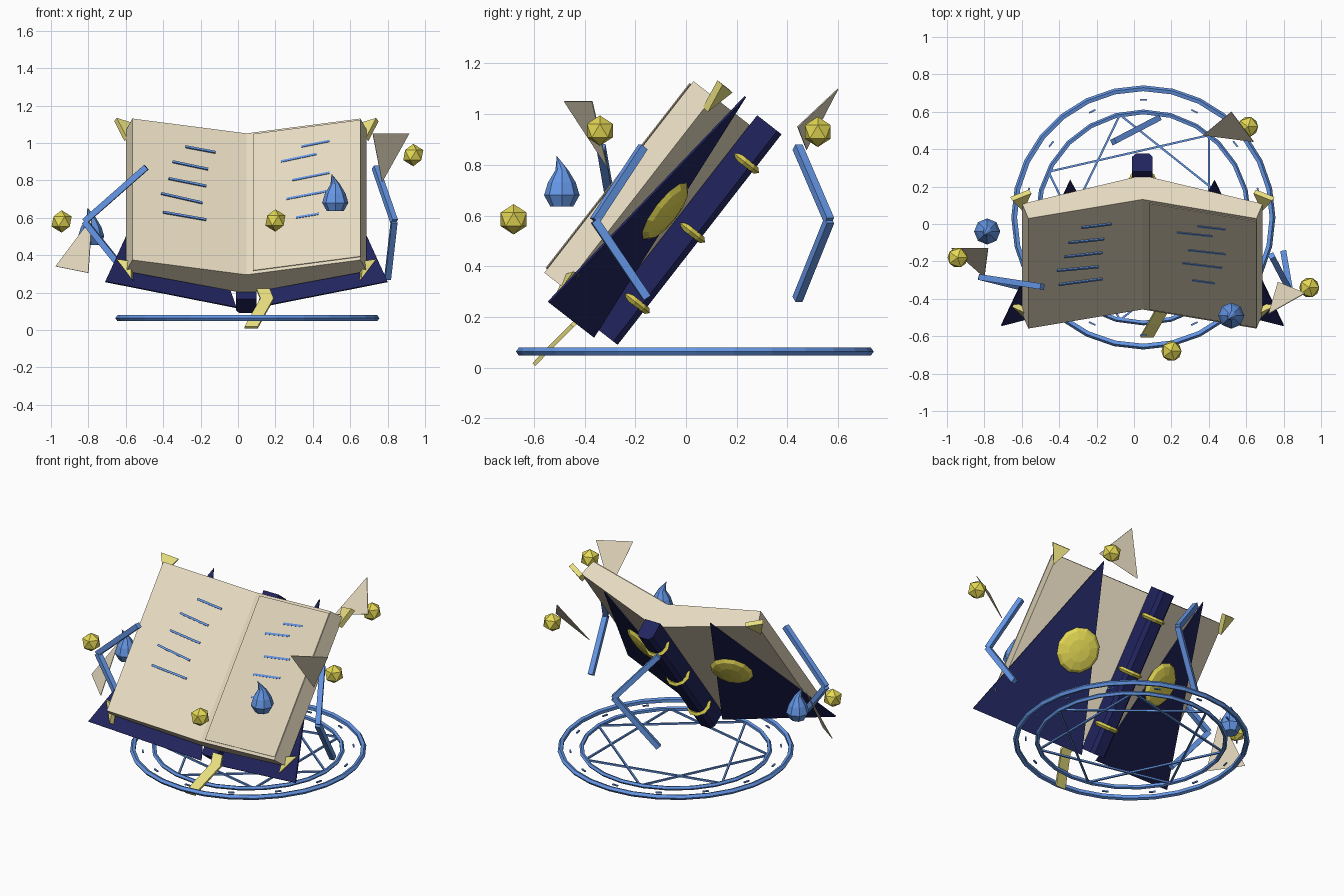
import bpy, bmesh, math
from mathutils import Vector, Matrix

if "Cube" in bpy.data.objects:
    bpy.data.objects.remove(bpy.data.objects["Cube"])

CX = 0.045                      # symmetry plane of the book
TILT = math.radians(52.1)
CT, ST = math.cos(TILT), math.sin(TILT)


def material(name, rgb):
    m = bpy.data.materials.new(name)
    m.diffuse_color = (*rgb, 1)
    m.use_nodes = True
    m.node_tree.nodes["Principled BSDF"].inputs["Base Color"].default_value = m.diffuse_color
    return m


NAVY = material("navy_leather", (0.015, 0.018, 0.11))
PAGE = material("parchment", (0.80, 0.71, 0.53))
GOLD = material("gold", (0.78, 0.69, 0.09))
PALE = material("pale_gold", (0.83, 0.75, 0.22))
BLUE = material("magic_blue", (0.13, 0.31, 0.80))


def book(x, v, n):
    """Book space (across, up the page, out of the page) to world."""
    return Vector((x, CT * v - ST * n, ST * v + CT * n))


def finish(name, bm, mat):
    bmesh.ops.recalc_face_normals(bm, faces=bm.faces)
    me = bpy.data.meshes.new(name)
    bm.to_mesh(me)
    bm.free()
    me.materials.append(mat)
    ob = bpy.data.objects.new(name, me)
    bpy.context.collection.objects.link(ob)
    return ob


def loft(name, a, b, mat):
    """Closed prism between two matching outlines."""
    bm = bmesh.new()
    va, vb = [bm.verts.new(p) for p in a], [bm.verts.new(p) for p in b]
    bm.faces.new(va)
    bm.faces.new(vb)
    for i in range(len(va)):
        j = (i + 1) % len(va)
        bm.faces.new((va[i], va[j], vb[j], vb[i]))
    return finish(name, bm, mat)


def plate(name, pts, thick, mat):
    pts = [Vector(p) for p in pts]
    nrm = (pts[1] - pts[0]).cross(pts[2] - pts[0]).normalized() * thick / 2
    return loft(name, [p - nrm for p in pts], [p + nrm for p in pts], mat)


def bars(name, segments, w, d, mat, up=(0, 0, 1)):
    """Rectangular bars along each (start, end) segment."""
    bm = bmesh.new()
    for a, b in segments:
        a, b = Vector(a), Vector(b)
        x = (b - a).normalized()
        y = Vector(up).cross(x).normalized()
        z = x.cross(y)
        rot = Matrix((x, y, z)).transposed().to_4x4()
        bmesh.ops.create_cube(bm, size=1, matrix=Matrix.Translation((a + b) / 2) @ rot
                              @ Matrix.Diagonal(((b - a).length, w, d, 1)))
    return finish(name, bm, mat)


def torus(name, mw, major, minor, nu, nv, mat):
    bm = bmesh.new()
    g = []
    for i in range(nu):
        t = math.tau * i / nu
        row = []
        for j in range(nv):
            p = math.tau * j / nv
            r = major + minor * math.cos(p)
            row.append(bm.verts.new(mw @ Vector((r * math.cos(t), r * math.sin(t), minor * math.sin(p)))))
        g.append(row)
    for i in range(nu):
        for j in range(nv):
            k, l = (i + 1) % nu, (j + 1) % nv
            bm.faces.new((g[i][j], g[k][j], g[k][l], g[i][l]))
    return finish(name, bm, mat)


def frame(centre, x, y, z):
    return Matrix.Translation(centre) @ Matrix((x, y, z)).transposed().to_4x4()


V, N, X = book(0, 1, 0), book(0, 0, 1), Vector((1, 0, 0))

# Spine with slightly bevelled back
prof = [(-.055, .39), (-.055, .29), (-.035, .268), (.035, .268), (.055, .29), (.055, .39)]
loft("spine", [book(CX + a, -.095, n) for a, n in prof], [book(CX + a, .958, n) for a, n in prof], NAVY)
for i, v in enumerate((.082, .436, .783)):
    torus(f"spine_band_{i}", frame(book(CX, v, .318), X, N, V), .062, .015, 10, 4, GOLD)

for s, side in ((1, "right"), (-1, "left")):
    def B(x, v, n):
        return book(CX + s * x, v, n)

    # Triangular cover and its round emblem
    plate(f"cover_{side}", [B(.055, -.13, .362), B(.755, -.13, .587), B(.385, .988, .472)], .008, NAVY)
    out = (B(.7, 0, .225) - B(0, 0, 0)).normalized()
    bm = bmesh.new()
    bmesh.ops.create_uvsphere(bm, u_segments=12, v_segments=6, radius=1,
                              matrix=frame(B(.32, .436, .445), out, V, out.cross(V)) @ Matrix.Diagonal((.13, .14, .035, 1)))
    finish(f"cover_emblem_{side}", bm, GOLD)

    # Page block
    prof = [(0, .378), (0, .542), (.61, .671), (.643, .572)]
    loft(f"pages_{side}", [B(x, -.048, n) for x, n in prof], [B(x, .91, n) for x, n in prof], PAGE)

    # Metal corners
    for tag, tri in (("top", ((.70, .97, .585), (.60, .97, .535), (.645, .85, .565))),
                     ("bottom", ((.61, -.10, .565), (.69, .03, .57), (.615, .0, .59)))):
        plate(f"corner_{tag}_{side}", [B(*p) for p in tri], .03, PALE)

# Loose top sheet
plate("loose_sheet", [book(x, v, n) for x, v, n in
      ((.08, -.03, .555), (.655, -.03, .677), (.655, .895, .677), (.08, .895, .555))], .004, PAGE)

# Glowing lines on the pages, given as seen from the front
rows = [(-.28, .98, -.12, .95), (-.35, .90, -.16, .86), (-.37, .81, -.17, .77), (-.41, .73, -.19, .68),
        (-.40, .63, -.17, .59), (.34, .98, .49, 1.01), (.23, .90, .42, .94), (.29, .80, .49, .84),
        (.26, .70, .47, .74), (.31, .60, .43, .62)]


def on_page(x, z):
    n = .549 + .2115 * abs(x - CX)
    return book(x, (z - CT * n) / ST, n)


bars("page_runes", [(on_page(a, b), on_page(c, d)) for a, b, c, d in rows], .013, .008, BLUE, N)

# Ribbon bookmark
path = [(.135, -.40, .215), (.155, -.45, .165), (.11, -.53, .085), (.07, -.60, .012)]
bm = bmesh.new()
L = [bm.verts.new((x - .035, y, z)) for x, y, z in path]
R = [bm.verts.new((x + .035, y, z)) for x, y, z in path]
for i in range(3):
    bm.faces.new((L[i], R[i], R[i + 1], L[i + 1]))
rib = finish("ribbon_bookmark", bm, PALE)
mod = rib.modifiers.new("thickness", 'SOLIDIFY')
mod.thickness, mod.offset = .016, 0

# Magic circle: two rings, seven-pointed star, small marks
C = Vector((.05, .035, .063))
torus("circle_outer", Matrix.Translation(C), .689, .017, 28, 5, BLUE)
torus("circle_inner", Matrix.Translation(C), .563, .014, 24, 5, BLUE)


def polar(r, a):
    return C + Vector((r * math.cos(a), r * math.sin(a), 0))


bars("circle_star", [(polar(.563, math.tau * k / 7), polar(.563, math.tau * (k + 2) / 7)) for k in range(7)],
     .011, .011, BLUE)
bars("circle_marks", [(polar(.63, a - .03), polar(.63, a + .03)) for a in
     [math.pi / 2 + math.tau * k / 14 for k in range(14)]], .009, .008, BLUE)

# Bent energy bars
for i, (a, b, c) in enumerate((
        ((.735, -.17, .87), (.835, -.36, .58), (.80, -.155, .275)),
        ((-.49, -.335, .87), (-.82, -.285, .58), (-.58, -.345, .28)),
        ((-.11, .44, .87), (.13, .565, .58), (-.11, .44, .27)))):
    bars(f"energy_bar_{i}", [(a, b), (b, c)], .032, .032, BLUE)

# Floating flames
prof = [(.045, -.075), (.07, -.03), (.055, .02), (.025, .07)]
for i, c in enumerate(((.52, -.49, .71), (-.785, -.04, .53))):
    bm = bmesh.new()
    rings = [[bm.verts.new((c[0] + r * math.cos(math.tau * k / 8), c[1] + r * math.sin(math.tau * k / 8), c[2] + z))
              for k in range(8)] for r, z in prof]
    tip = bm.verts.new((c[0] - .02, c[1] - .02, c[2] + .125))
    bm.faces.new(rings[0])
    for k in range(8):
        j = (k + 1) % 8
        for a, b in zip(rings, rings[1:]):
            bm.faces.new((a[k], a[j], b[j], b[k]))
        bm.faces.new((rings[-1][k], rings[-1][j], tip))
    finish(f"flame_{i}", bm, BLUE)

# Floating orbs
for i, c in enumerate(((-.943, -.18, .58), (.20, -.68, .585), (.61, .52, .93), (.937, -.34, .935))):
    bm = bmesh.new()
    bmesh.ops.create_icosphere(bm, subdivisions=1, radius=.06, matrix=Matrix.Translation(c))
    finish(f"orb_{i}", bm, GOLD)

# Floating paper scraps
for i, tri in enumerate((((.72, -.48, 1.05), (.915, -.37, 1.05), (.77, -.31, .79)),
                         ((-.975, -.13, .34), (-.80, -.285, .305), (-.78, -.13, .60)),
                         ((.37, .475, .86), (.52, .60, 1.10), (.64, .44, .95)))):
    plate(f"paper_scrap_{i}", tri, .004, PAGE)
